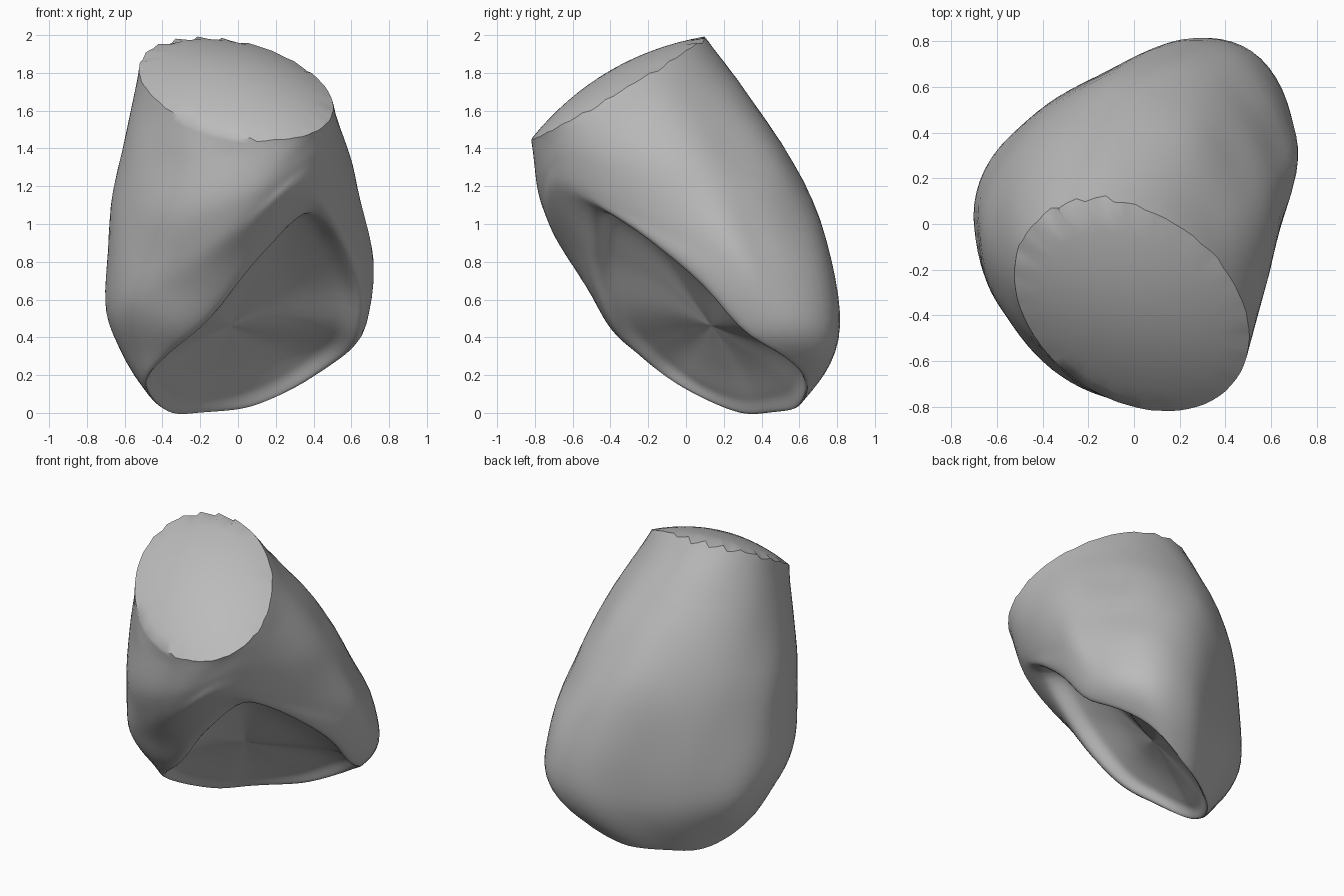
import bpy, bmesh, math, random
from mathutils import Vector, noise

cube = bpy.data.objects.get("Cube")
if cube:
    bpy.data.objects.remove(cube, do_unlink=True)

random.seed(4)
SIDES, FINE, STEPS = 12, 6, 8


def spline(a, b, c, d, t):
    """Catmull-Rom point between b and c."""
    return 0.5 * (2 * b + (c - a) * t + (2 * a - 5 * b + 4 * c - d) * t * t
                  + (3 * b - a - 3 * c + d) * t ** 3)


def refine_ring(ring):
    """Closed ring with FINE points for each control point."""
    n = len(ring)
    return [spline(ring[i - 1], ring[i], ring[(i + 1) % n], ring[(i + 2) % n], k / FINE)
            for i in range(n) for k in range(FINE)]


def refine_length(rings):
    """Smooth series of rings running through the given ones."""
    padded = [rings[0]] + rings + [rings[-1]]
    out = []
    for i in range(len(rings) - 1):
        for k in range(STEPS):
            out.append([spline(*group, k / STEPS) for group in zip(*padded[i:i + 4])])
    out.append(rings[-1])
    return out


angles = [math.tau * i / SIDES for i in range(SIDES)]

# Tilted oval edge of the worn top
top_centre = Vector((-.01, -.36, 1.72))
across = Vector((.5, -.03, -.04))
upward = Vector((-.12, .46, .27))
top_normal = across.cross(upward).normalized()
top_edge = [top_centre + across * math.cos(a) + upward * math.sin(a) for a in angles]

# Widest girth, counterclockwise from the left side
girth = [Vector(p) for p in (
    (.68, .13, .85), (.69, .48, .62), (.52, .76, .5), (.22, .81, .45),
    (-.1, .67, .42), (-.4, .5, .4), (-.64, .26, .45), (-.69, -.02, .55),
    (-.58, -.34, .57), (-.34, -.55, .72), (.01, -.69, .95), (.38, -.63, 1.2))]

# Rim of the hollow underside
rim = [Vector(p) for p in (
    (.6, -.05, .8), (.65, .35, .42), (.42, .64, .21), (.08, .61, .05),
    (-.2, .46, .02), (-.36, .31, .02), (-.48, .1, .09), (-.51, -.1, .2),
    (-.39, -.27, .32), (-.15, -.43, .52), (.12, -.52, .84), (.4, -.45, 1.07))]

# Swelling between the top and the girth
swell = [(p + q) / 2 + Vector((.06 * math.cos(a) - .03, .06 + .11 * math.sin(a), 0))
         for p, q, a in zip(top_edge, girth, angles)]

# Underside sinking in below the front overhang and running flush at the back
base_centre = sum(rim, Vector()) / SIDES
inward = Vector((-.42, .64, .65)).normalized()


def hollow(scale, depth, lean):
    return [base_centre + (p - base_centre) * scale
            + inward * depth * (1 - lean + lean * math.cos(a + math.pi / 6))
            for p, a in zip(rim, angles)]


controls = [top_edge, swell, girth, rim,
            hollow(.85, .1, .5), hollow(.5, .15, .3), hollow(0, .13, 0)]
walls = refine_length([refine_ring(r) for r in controls])

# Gently domed top
dome = []
for k in range(STEPS):
    s = k / STEPS
    dome.append([top_centre + (p - top_centre) * s + top_normal * .1 * (1 - s * s)
                 for p in walls[0]])

# Chipped edge round the top
for i in range(0, SIDES * FINE, 3):
    chip = random.uniform(0, .6)
    for j, share in ((i, 1), (i + 1, .6)):
        walls[0][j] = walls[0][j].lerp(walls[1][j], chip * share)

# Soft dents over the sides and underside
for ring in walls[2:]:
    for p in ring:
        p += Vector((1, 1, 1)) * (.012 * noise.noise(p * 3))

bm = bmesh.new()
grid = [[bm.verts.new(p) for p in ring] for ring in dome + walls]
for lower, upper in zip(grid, grid[1:]):
    for i in range(SIDES * FINE):
        bm.faces.new((lower[i - 1], lower[i], upper[i], upper[i - 1]))
bmesh.ops.remove_doubles(bm, verts=bm.verts, dist=.0008)
bmesh.ops.recalc_face_normals(bm, faces=bm.faces)

mesh = bpy.data.meshes.new("stone_body")
bm.to_mesh(mesh)
bm.free()
stone = bpy.data.objects.new("stone_body", mesh)
bpy.context.collection.objects.link(stone)

# Plain grey stone
grey = bpy.data.materials.new("stone_grey")
grey.use_nodes = True
colour = (.5, .5, .5, 1)
grey.diffuse_color = colour
shader = next(n for n in grey.node_tree.nodes if n.type == 'BSDF_PRINCIPLED')
shader.inputs["Base Color"].default_value = colour
mesh.materials.append(grey)

bpy.ops.object.select_all(action='DESELECT')
stone.select_set(True)
bpy.context.view_layer.objects.active = stone
bpy.ops.object.shade_smooth_by_angle(angle=math.radians(40))
